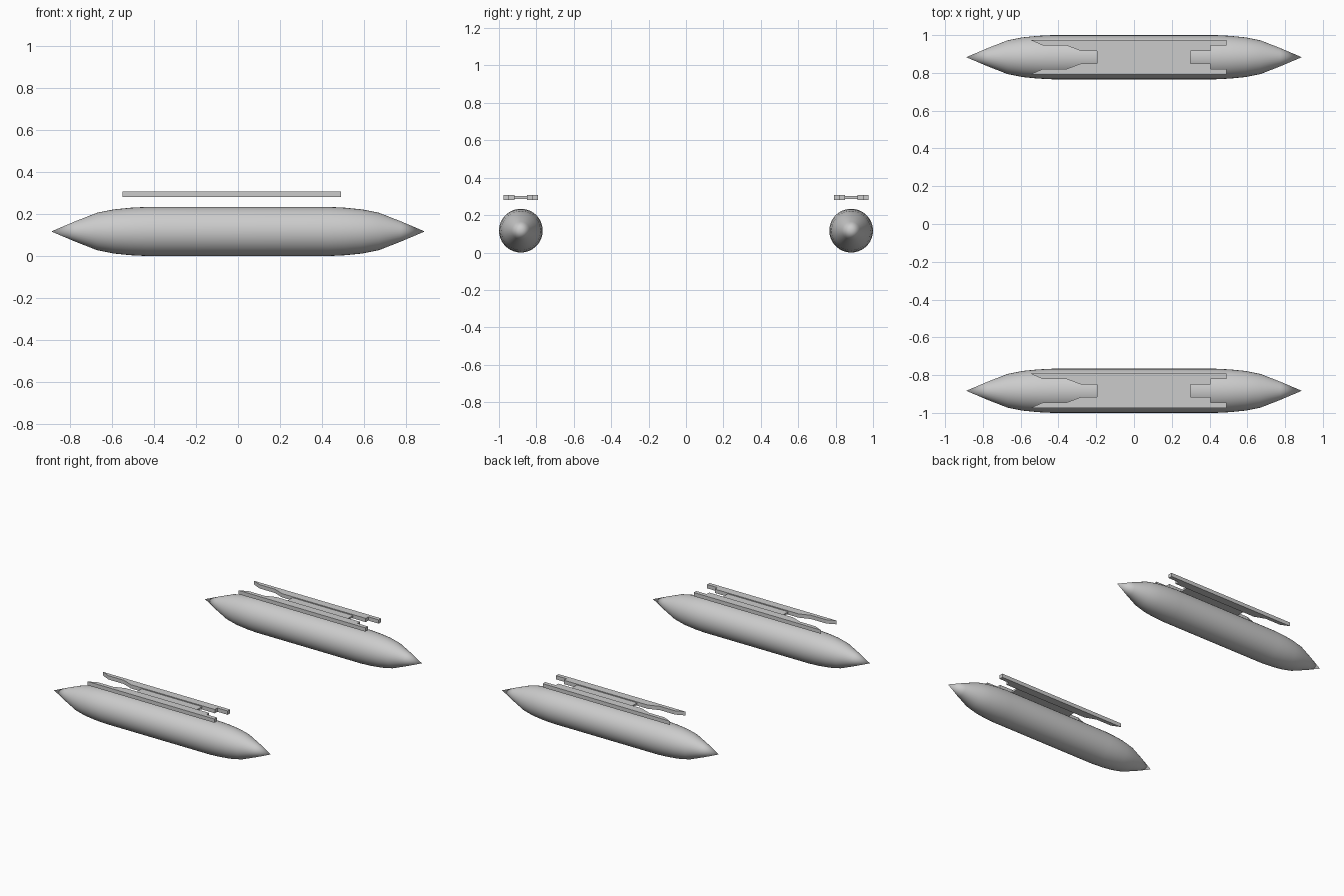
import bpy, bmesh
from math import sin, cos, tau

if "Cube" in bpy.data.objects:
    bpy.data.objects.remove(bpy.data.objects["Cube"])

R, YC, SIDES = 0.117, 0.883, 36


def finish(name, bm):
    bmesh.ops.recalc_face_normals(bm, faces=bm.faces)
    me = bpy.data.meshes.new(name)
    bm.to_mesh(me)
    bm.free()
    ob = bpy.data.objects.new(name, me)
    bpy.context.collection.objects.link(ob)
    return ob


def spindle(name, y):
    # half profile (x, radius), mirrored to both ends
    half = [(0.43, R), (0.51, 0.113), (0.59, 0.105), (0.67, 0.089), (0.775, 0.048)]
    prof = [(-x, r) for x, r in reversed(half)] + half
    bm = bmesh.new()
    rings = [[bm.verts.new((x, y + r * cos(tau * i / SIDES), R + r * sin(tau * i / SIDES)))
              for i in range(SIDES)] for x, r in prof]
    for a, b in zip(rings, rings[1:]):
        for i in range(SIDES):
            j = (i + 1) % SIDES
            bm.faces.new((a[i], a[j], b[j], b[i]))
    for ring, x in ((rings[0], -0.888), (rings[-1], 0.888)):
        tip = bm.verts.new((x, y, R))
        for i in range(SIDES):
            bm.faces.new((tip, ring[i], ring[(i + 1) % SIDES]))
    ob = finish(name, bm)
    bpy.context.view_layer.objects.active = ob
    ob.select_set(True)
    bpy.ops.object.shade_smooth_by_angle(angle=0.2)
    ob.select_set(False)


def slab(name, outline, z0, z1):
    bm = bmesh.new()
    face = bm.faces.new([bm.verts.new((x, y, z0)) for x, y in outline])
    ext = bmesh.ops.extrude_face_region(bm, geom=[face])
    bmesh.ops.translate(bm, vec=(0, 0, z1 - z0),
                        verts=[v for v in ext["geom"] if isinstance(v, bmesh.types.BMVert)])
    finish(name, bm)


# rail outline, offset from the pod centreline: tapered at -x, stepped at +x
RAIL = [(-0.55, 0.092), (-0.485, 0.063), (-0.36, 0.063), (-0.28, 0.033),
        (0.405, 0.033), (0.405, 0.063), (0.49, 0.063), (0.49, 0.092)]
WEB = [(-0.195, -0.033), (0.30, -0.033), (0.30, 0.033), (-0.195, 0.033)]

for side, s in (("front", -1), ("back", 1)):
    y = s * YC
    # pointed float body
    spindle(side + "_float", y)
    # mounting rails and the thinner web between them
    for label, m in (("inner", -s), ("outer", s)):
        slab(f"{side}_{label}_rail", [(px, y + m * py) for px, py in RAIL], 0.28, 0.308)
    slab(side + "_rail_web", [(px, y + py) for px, py in WEB], 0.287, 0.301)
